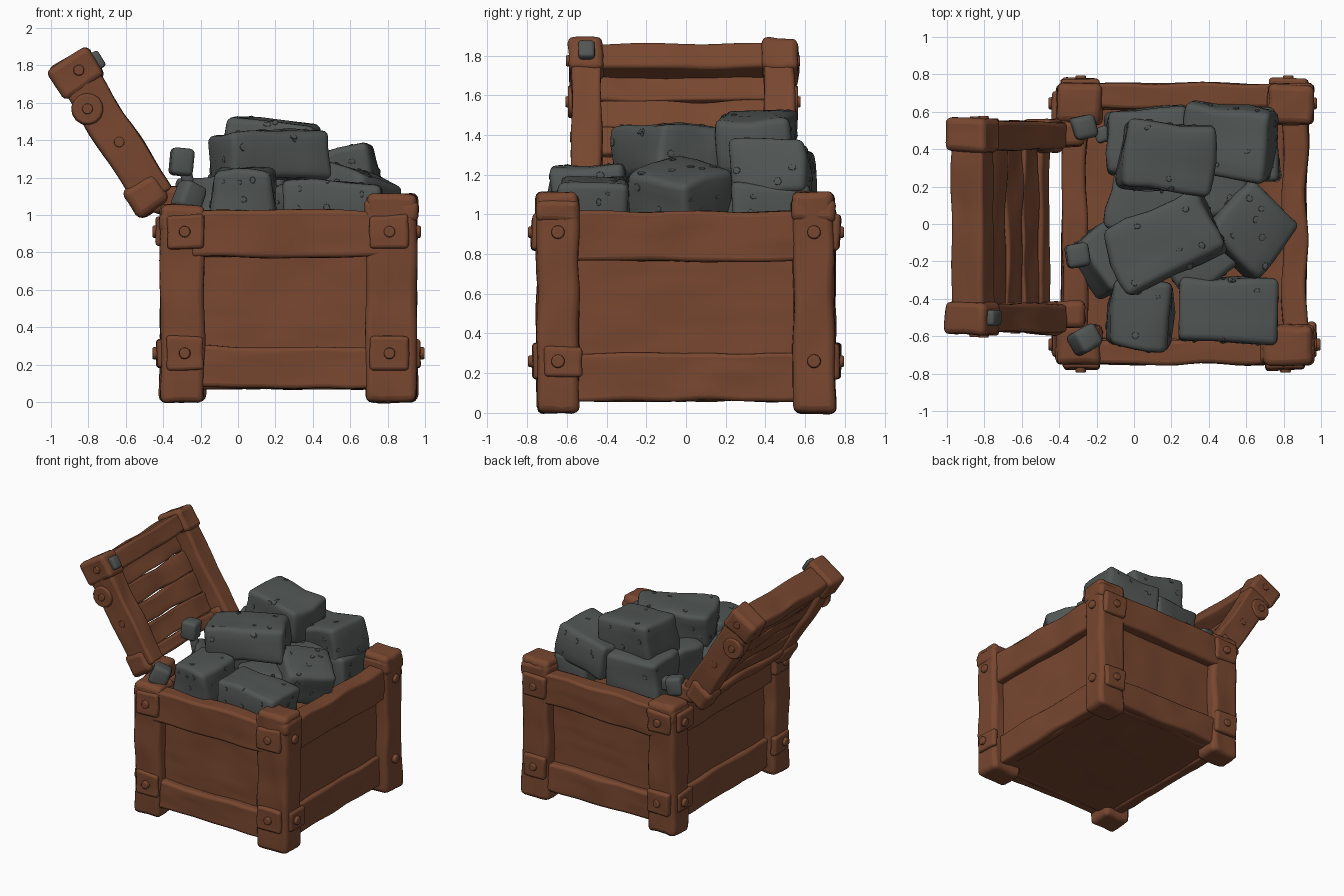
import bpy, bmesh, random
from math import radians
from mathutils import Matrix, Vector, Euler, noise

random.seed(4)
if "Cube" in bpy.data.objects:
    bpy.data.objects.remove(bpy.data.objects["Cube"])


def material(name, rgb):
    m = bpy.data.materials.new(name)
    m.use_nodes = True
    m.diffuse_color = (*rgb, 1)
    node = m.node_tree.nodes["Principled BSDF"]
    node.inputs["Base Color"].default_value = (*rgb, 1)
    node.inputs["Roughness"].default_value = 0.8
    return m


WOOD = material("brown wood", (0.187, 0.063, 0.029))
COAL = material("grey stone", (0.081, 0.092, 0.088))


def finish(name, bm, mat, matrix, bevel=0):
    """Turn a bmesh into a smooth shaded object, optionally with rounded edges."""
    mesh = bpy.data.meshes.new(name)
    bm.to_mesh(mesh)
    bm.free()
    mesh.materials.append(mat)
    ob = bpy.data.objects.new(name, mesh)
    bpy.context.collection.objects.link(ob)
    ob.matrix_world = matrix
    if bevel:
        mod = ob.modifiers.new("rounded edges", "BEVEL")
        mod.width, mod.segments = bevel, 3
        mod.limit_method, mod.angle_limit = "ANGLE", radians(50)
    bpy.ops.object.select_all(action="DESELECT")
    ob.select_set(True)
    bpy.context.view_layer.objects.active = ob
    bpy.ops.object.shade_smooth_by_angle(angle=radians(40))
    return ob


def carved_box(size, wobble, step, grain):
    """Box cut into a grid and roughened; grain stretches the bumps lengthwise."""
    bm = bmesh.new()
    bmesh.ops.create_cube(bm, size=1)
    bmesh.ops.scale(bm, vec=size, verts=bm.verts)
    longest = max(range(3), key=lambda a: size[a])
    for axis in range(3):
        spacing = step * (1.5 if axis == longest else 1)
        cuts = max(1, round(size[axis] / spacing))
        normal = Vector([float(a == axis) for a in range(3)])
        for k in range(1, cuts):
            bmesh.ops.bisect_plane(bm, geom=bm.verts[:] + bm.edges[:] + bm.faces[:],
                                   plane_co=normal * size[axis] * (k / cuts - 0.5),
                                   plane_no=normal)
    seed = Vector([random.uniform(-50, 50) for _ in range(3)])
    for v in bm.verts:
        p = v.co * 4
        q = v.co * 22
        q[longest] /= 6
        v.co += noise.noise_vector(p + seed) * wobble
        if grain:
            v.co += noise.noise_vector(q + seed) * wobble * 0.45
    return bm


def timber(name, loc, size, base=Matrix(), wobble=0.014, bevel=0.02):
    bm = carved_box(size, wobble, 0.04, True)
    return finish(name, bm, WOOD, base @ Matrix.Translation(loc), bevel)


def disc(name, loc, axis, radius, depth, base=Matrix(), mat=WOOD):
    bm = bmesh.new()
    bmesh.ops.create_cone(bm, cap_ends=True, segments=14, radius1=radius,
                          radius2=radius * 0.88, depth=depth)
    turn = Vector(axis).to_track_quat("Z", "Y").to_matrix().to_4x4()
    return finish(name, bm, mat, base @ Matrix.Translation(loc) @ turn, depth * 0.2)


def stone(name, loc, size, angles=(0, 0, 0), chips=0):
    bm = carved_box(size, 0.13 * min(size), 0.1, False)
    bm.normal_update()
    sharp = [e for e in bm.edges if e.calc_face_angle(0) > radians(50)]
    bmesh.ops.bevel(bm, geom=sharp, offset=min(0.035, min(size) * 0.22), segments=3,
                    profile=0.5, affect="EDGES", clamp_overlap=True)
    # small uneven chips scattered over the upper and outer faces
    bm.faces.ensure_lookup_table()
    bm.normal_update()
    broad = [f for f in bm.faces if f.calc_area() > 0.003 and f.normal.z > -0.5]
    spots = [(f.calc_center_median(), f.normal.copy()) for f in broad]
    for centre, normal in random.sample(spots, min(chips, len(spots))):
        turn = normal.to_track_quat("Z", "Y").to_matrix().to_4x4()
        slide = Vector((random.uniform(-.03, .03), random.uniform(-.03, .03), 0))
        flat = (random.uniform(.01, .025), random.uniform(.01, .025), .009, 1)
        bmesh.ops.create_icosphere(bm, subdivisions=1, radius=1, matrix=Matrix.Translation(centre)
                                   @ turn @ Matrix.Translation(slide) @ Matrix.Diagonal(flat))
    tilt = Euler([radians(a) for a in angles]).to_matrix().to_4x4()
    return finish(name, bm, COAL, Matrix.Translation(loc) @ tilt)


# Crate body: floor and the bed the stones rest on
X0, X1, Y = -0.30, 0.84, 0.645
MID = (X0 + X1) / 2
timber("crate_floor", (MID, 0, 0.1), (1.12, 1.3, 0.06), wobble=0.005)
timber("inner_bed", (MID, 0, 0.9), (1.08, 1.28, 0.06), wobble=0.01)

# Front and back walls with rails
for side, s in (("front", -1), ("back", 1)):
    timber(side + "_panel", (MID, s * 0.64, 0.53), (1.14, 0.06, 0.92), wobble=0.01)
    timber(side + "_top_rail", (MID, s * 0.685, 0.9), (1.02, 0.13, 0.25))
    timber(side + "_bottom_rail", (MID, s * 0.675, 0.185), (1.02, 0.11, 0.22))

# Side walls with rails
for side, x, s in (("right", X0, -1), ("left", X1, 1)):
    timber(side + "_panel", (x - s * 0.01, 0, 0.53), (0.06, 1.28, 0.94), wobble=0.01)
    timber(side + "_top_rail", (x + s * 0.02, 0, 0.89), (0.13, 1.2, 0.25))
    timber(side + "_bottom_rail", (x, 0, 0.18), (0.1, 1.2, 0.24))

# Corner posts, corner plates and bolts
for side, x, s in (("right", X0, -1), ("left", X1, 1)):
    for end, t in (("front", -1), ("back", 1)):
        tag = end + "_" + side
        height = 1.05 if s < 0 else 1.11
        wide = 0.27 if tag == "front_left" else 0.24
        px = x + s * (0.115 - wide / 2)
        timber(tag + "_post", (px, t * Y, height / 2), (wide, 0.21, height), bevel=0.035)
        timber(tag + "_cap", (px, t * Y, height - 0.09), (wide + 0.005, 0.22, 0.12), bevel=0.03)
        for level, z in (("lower", 0.26), ("upper", 0.91)):
            label = f"{tag}_{level}"
            timber(label + "_plate", (px - s * 0.01, t * (Y + 0.105), z), (0.2, 0.05, 0.18),
                   bevel=0.018)
            disc(label + "_bolt", (px - s * 0.01, t * (Y + 0.135), z), (0, t, 0), 0.032, 0.03)
            plated = s < 0 or label == "front_left_lower"
            if plated:
                timber(label + "_side_plate", (x + s * 0.11, t * (Y - 0.03), z),
                       (0.05, 0.19, 0.15), bevel=0.018)
            disc(label + "_side_bolt", (x + s * (0.14 if plated else 0.12), t * Y, z),
                 (s, 0, 0), 0.036, 0.035)

# Lid, built upright along its own z and then tipped open
LID = Matrix.Translation((-0.46, -0.015, 1.11)) @ Matrix.Rotation(radians(-32), 4, "Y")
for end, t in (("front", -1), ("back", 1)):
    y = t * 0.485
    timber(f"lid_{end}_arm", (0, y, 0.38), (0.21, 0.15, 0.82), LID)
    timber(f"lid_{end}_top_block", (0, t * 0.49, 0.765), (0.26, 0.18, 0.18), LID, bevel=0.03)
    timber(f"lid_{end}_hinge_block", (-0.03, t * 0.49, 0.01), (0.2, 0.18, 0.18), LID, bevel=0.04)
    timber(f"{end}_hinge_foot", (-0.36, y, 1.08), (0.2, 0.14, 0.14), bevel=0.03)
    disc(f"lid_{end}_round_plate", (-0.05, t * 0.56, 0.57), (0, t, 0), 0.09, 0.04, LID)
    for k, (px, pz) in enumerate(((-0.05, 0.57), (0, 0.33), (0.02, 0.77))):
        depth = (0.583, 0.56, 0.58)[k]
        disc(f"lid_{end}_bolt_{k}", (px, t * depth, pz), (0, t, 0), 0.03, 0.02, LID)
timber("lid_top_rail", (0, 0, 0.76), (0.19, 0.9, 0.14), LID)
timber("lid_bottom_rail", (-0.05, 0, 0.02), (0.1, 0.86, 0.1), LID)
for k in range(4):
    timber(f"lid_plank_{k}", (-0.04, 0, 0.15 + k * 0.162), (0.06, 0.88, 0.156), LID,
           wobble=0.017, bevel=0.012)

# Heap of stone blocks: position, size, tilt
HEAP = [
    ((.16, -.1, 1.31), (.58, .36, .27), (-4, -2, 24)),
    ((.17, .36, 1.36), (.48, .36, .28), (0, 6, -4)),
    ((.5, .44, 1.2), (.47, .38, .29), (4, -8, -8)),
    ((.62, -.02, 1.1), (.4, .38, .27), (14, 10, 52)),
    ((.5, -.46, 1.05), (.52, .35, .25), (0, 3, -2)),
    ((.04, -.48, 1.1), (.32, .37, .3), (4, 0, -5)),
    ((-.17, -.2, 1.05), (.21, .33, .26), (0, 25, 35)),
    ((.07, .08, 1.08), (.43, .33, .27), (0, 0, -15)),
    ((.08, .45, 1.12), (.45, .33, .32), (0, 0, 5)),
    ((.35, -.2, 1.04), (.33, .29, .23), (0, 0, 40)),
    ((.4, .2, 1.06), (.42, .32, .28), (0, 0, 10)),
    ((.63, .42, 1.03), (.27, .38, .25), (0, 0, 4)),
]
for k, (loc, size, tilt) in enumerate(HEAP):
    stone(f"stone_block_{k}", loc, size, tilt, 16 if k < 6 else 6)

# Lever with a knob, and small grey hinge pieces
stone("lever_knob", (-.3, -.17, 1.28), (.12, .13, .15), (0, 5, 10))
disc("lever_neck", (-.265, -.17, 1.17), (-.25, 0, 1), 0.035, 0.2, mat=COAL)
stone("front_hinge_pin", (-.26, -.62, 1.1), (.14, .13, .15), (0, 20, 30))
stone("back_hinge_pin", (-.27, .52, 1.12), (.13, .13, .14), (0, 10, 15))
stone("back_hinge_chip", (-.17, .48, 1.09), (.08, .08, .1), (0, 0, 20))
stone("lid_corner_chip", (-.76, -.5, 1.82), (.08, .08, .1), (0, -32, 0))
